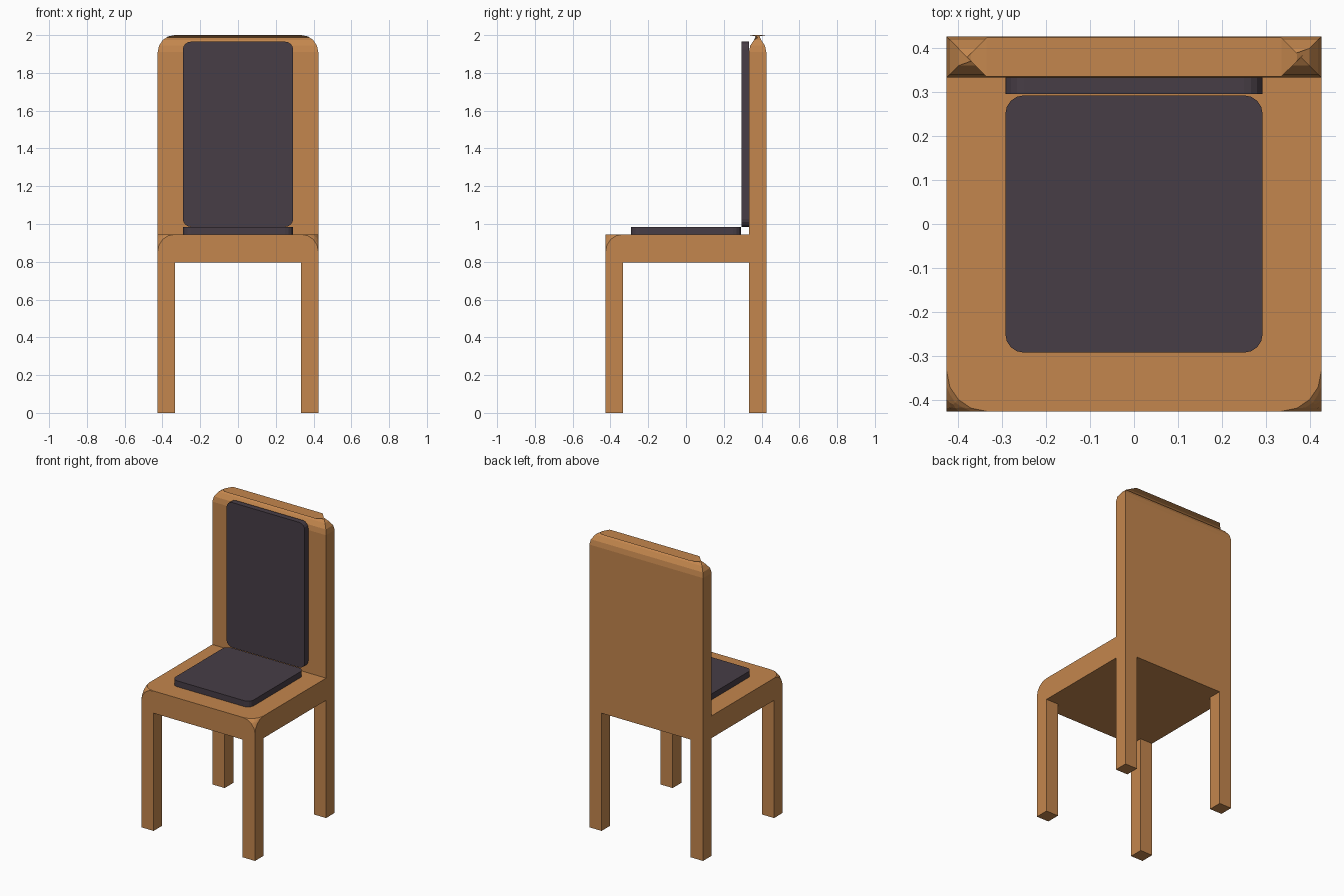
import bpy, bmesh

if "Cube" in bpy.data.objects:
    bpy.data.objects.remove(bpy.data.objects["Cube"])

OUT, INN = 0.425, 0.333          # outer half width, inner side of legs
Z_UNDER, Z_SEAT, Z_TOP = 0.795, 0.945, 2.0
ROUND = 0.09


def material(name, rgb):
    m = bpy.data.materials.new(name)
    m.diffuse_color = (*rgb, 1)
    m.use_nodes = True
    m.node_tree.nodes["Principled BSDF"].inputs["Base Color"].default_value = m.diffuse_color
    return m


def finish(bm, name, mat):
    bmesh.ops.recalc_face_normals(bm, faces=bm.faces[:])
    me = bpy.data.meshes.new(name)
    bm.to_mesh(me)
    bm.free()
    me.materials.append(mat)
    ob = bpy.data.objects.new(name, me)
    bpy.context.collection.objects.link(ob)
    return ob


def extrude(bm, faces, dz):
    """Extrude faces along z, dropping the originals; return the new faces."""
    geom = bmesh.ops.extrude_face_region(bm, geom=faces)["geom"]
    verts = [g for g in geom if isinstance(g, bmesh.types.BMVert)]
    bmesh.ops.translate(bm, verts=verts, vec=(0, 0, dz))
    bmesh.ops.delete(bm, geom=[f for f in faces if f.is_valid], context='FACES')
    return [g for g in geom if isinstance(g, bmesh.types.BMFace)]


def chair_frame(mat):
    bm = bmesh.new()
    # 3 x 3 seat slab
    cuts = (-OUT, -INN, INN, OUT)
    grids = [[[bm.verts.new((x, y, z)) for x in cuts] for y in cuts]
             for z in (Z_UNDER, Z_SEAT)]
    low, high = ([bm.faces.new((g[j][i], g[j][i + 1], g[j + 1][i + 1], g[j + 1][i]))
                  for j in range(3) for i in range(3)] for g in grids)
    border = [e for e in bm.edges if e.is_boundary]
    for e in border:
        a, b = e.verts
        if a.co.z == b.co.z and a.co.z < (Z_UNDER + Z_SEAT) / 2:
            idx = [(cuts_index(cuts, v.co.y), cuts_index(cuts, v.co.x)) for v in (a, b)]
            c, d = (grids[1][j][i] for j, i in idx)
            bm.faces.new((a, b, d, c))
    # legs from the corners, backrest from the rear row
    for k in (0, 2, 6, 8):
        extrude(bm, [low[k]], -Z_UNDER)
    extrude(bm, high[6:], Z_TOP - Z_SEAT)
    bmesh.ops.recalc_face_normals(bm, faces=bm.faces[:])
    bmesh.ops.dissolve_limit(bm, angle_limit=0.01, verts=bm.verts[:], edges=bm.edges[:])

    # rounded top corners of the backrest
    corners = [e for e in bm.edges
               if all(v.co.z > Z_TOP - 0.01 and abs(v.co.x) > OUT - 0.01 for v in e.verts)]
    bmesh.ops.bevel(bm, geom=corners, offset=ROUND, segments=4, profile=0.5,
                    affect='EDGES')
    # rounded front corners of the seat
    tips = [v for v in bm.verts if abs(v.co.z - Z_SEAT) < 0.01
            and v.co.y < -OUT + 0.01 and abs(v.co.x) > OUT - 0.01]
    bmesh.ops.bevel(bm, geom=tips, offset=ROUND, segments=4, profile=0.5,
                    affect='VERTICES')
    return finish(bm, "chair_frame", mat)


def cuts_index(cuts, value):
    return min(range(4), key=lambda i: abs(cuts[i] - value))


def cushion(name, lo, hi, axis, mat):
    """Box with the four edges parallel to the given axis rounded."""
    bm = bmesh.new()
    bmesh.ops.create_cube(bm, size=1)
    for v in bm.verts:
        v.co = [a + (c + 0.5) * (b - a) for a, b, c in zip(lo, hi, v.co)]
    edges = [e for e in bm.edges
             if abs(e.verts[0].co[axis] - e.verts[1].co[axis]) > 0.001]
    bmesh.ops.bevel(bm, geom=edges, offset=0.042, segments=4, profile=0.5,
                    affect='EDGES')
    return finish(bm, name, mat)


wood = material("wood", (0.55, 0.24, 0.075))
fabric = material("fabric", (0.063, 0.047, 0.061))

chair_frame(wood)
cushion("seat_cushion", (-0.292, -0.292, Z_SEAT), (0.292, 0.292, 0.985), 2, fabric)
cushion("back_cushion", (-0.292, 0.295, 0.985), (0.292, INN, 1.965), 1, fabric)
